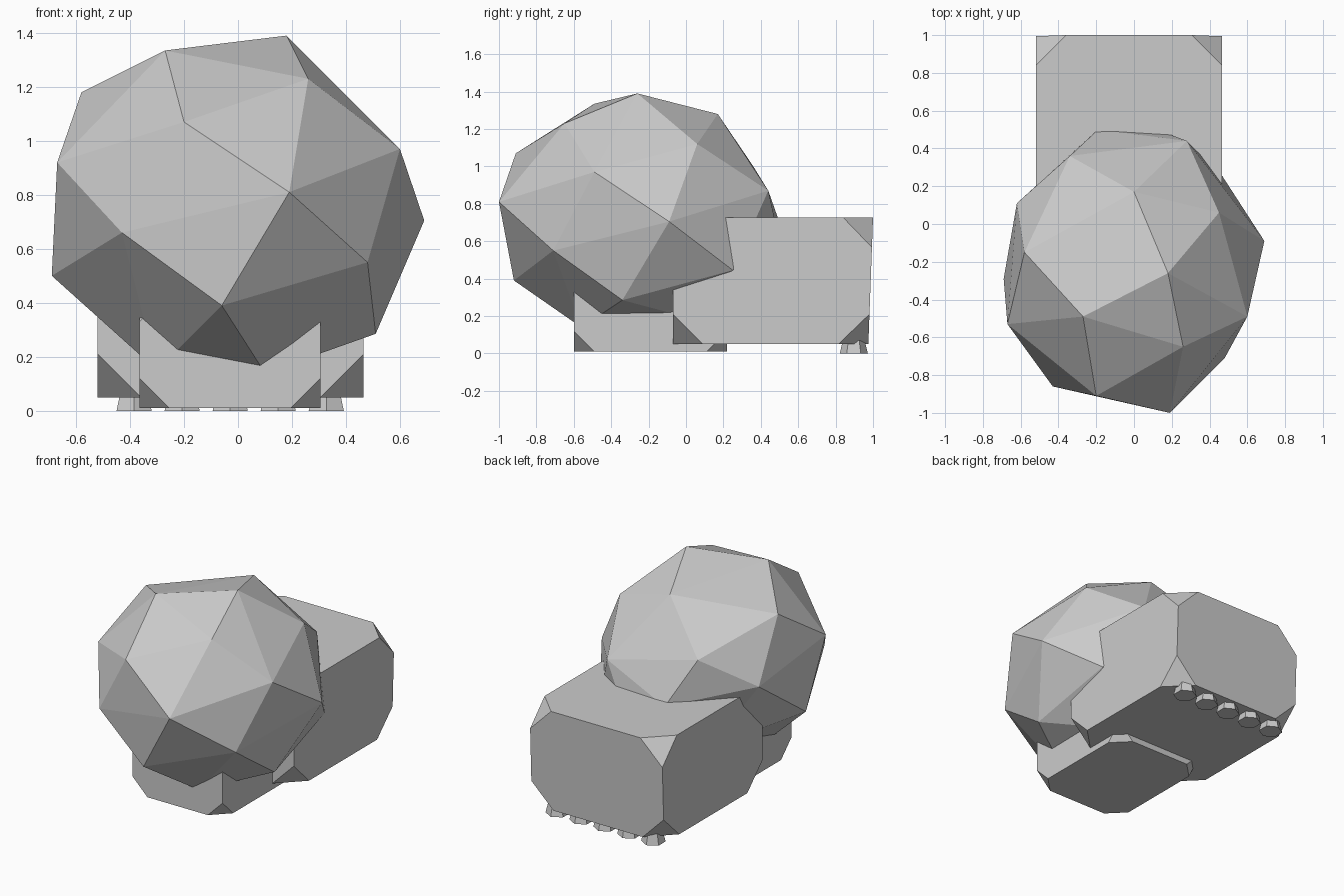
import bpy, bmesh
from mathutils import Vector

if "Cube" in bpy.data.objects:
    bpy.data.objects.remove(bpy.data.objects["Cube"])


def finish(bm, name):
    bmesh.ops.recalc_face_normals(bm, faces=bm.faces)
    me = bpy.data.meshes.new(name)
    bm.to_mesh(me)
    bm.free()
    ob = bpy.data.objects.new(name, me)
    bpy.context.collection.objects.link(ob)
    return ob


def chipped_block(name, lo, hi, cut, lean=0.0):
    # Box whose eight corners are cut off flat; lean pulls in the lower back edge
    bm = bmesh.new()
    bmesh.ops.create_cube(bm, size=1)
    lo, hi = Vector(lo), Vector(hi)
    for v in bm.verts:
        v.co = Vector([lo[i] if v.co[i] < 0 else hi[i] for i in range(3)])
        if v.co.y == hi.y and v.co.z == lo.z:
            v.co.y -= lean
    bmesh.ops.bevel(bm, geom=bm.verts[:], offset=cut, offset_type='OFFSET',
                    segments=1, affect='VERTICES')
    return finish(bm, name)


# Faceted boulder: irregular convex rock around a few corner points
corners = [
    (0.19, -1.0, 0.81), (-0.20, -0.91, 1.07), (0.26, -0.65, 1.23),
    (-0.27, -0.49, 1.335), (0.18, -0.26, 1.39), (-0.58, -0.15, 1.18),
    (0.60, -0.49, 0.97), (0.69, -0.09, 0.705), (0.48, -0.71, 0.55),
    (0.51, -0.34, 0.285), (-0.06, -0.92, 0.39), (-0.43, -0.86, 0.66),
    (-0.69, -0.29, 0.50), (-0.67, -0.53, 0.92), (0.0, 0.17, 1.28),
    (0.45, 0.06, 1.12), (-0.34, 0.36, 1.0), (0.28, 0.44, 0.87),
    (-0.62, 0.11, 0.80), (0.47, 0.25, 0.445), (-0.19, 0.50, 0.70),
    (0.12, 0.50, 0.60), (0.10, -0.56, 0.14), (-0.30, -0.45, 0.15),
    (-0.18, -0.20, 0.13), (-0.30, 0.18, 0.33), (0.25, -0.02, 0.20),
]
bm = bmesh.new()
for c in corners:
    bm.verts.new(c)
res = bmesh.ops.convex_hull(bm, input=bm.verts[:])
loose = [v for v in bm.verts if not v.link_faces]
bmesh.ops.delete(bm, geom=loose, context='VERTS')
finish(bm, "boulder")

# Large rear block and small front block
chipped_block("rear_block", (-0.52, -0.07, 0.05), (0.465, 1.0, 0.727), 0.16, 0.025)
chipped_block("front_block", (-0.365, -0.60, 0.01), (0.305, 0.22, 0.44), 0.11)

# Row of five stubby feet under the rear edge
for i in range(5):
    bm = bmesh.new()
    bmesh.ops.create_cone(bm, cap_ends=True, segments=6, radius1=0.075,
                          radius2=0.058, depth=0.07)
    bmesh.ops.translate(bm, verts=bm.verts[:],
                        vec=(-0.385 + i * 0.178, 0.897, 0.035))
    finish(bm, f"foot_{i + 1}")
